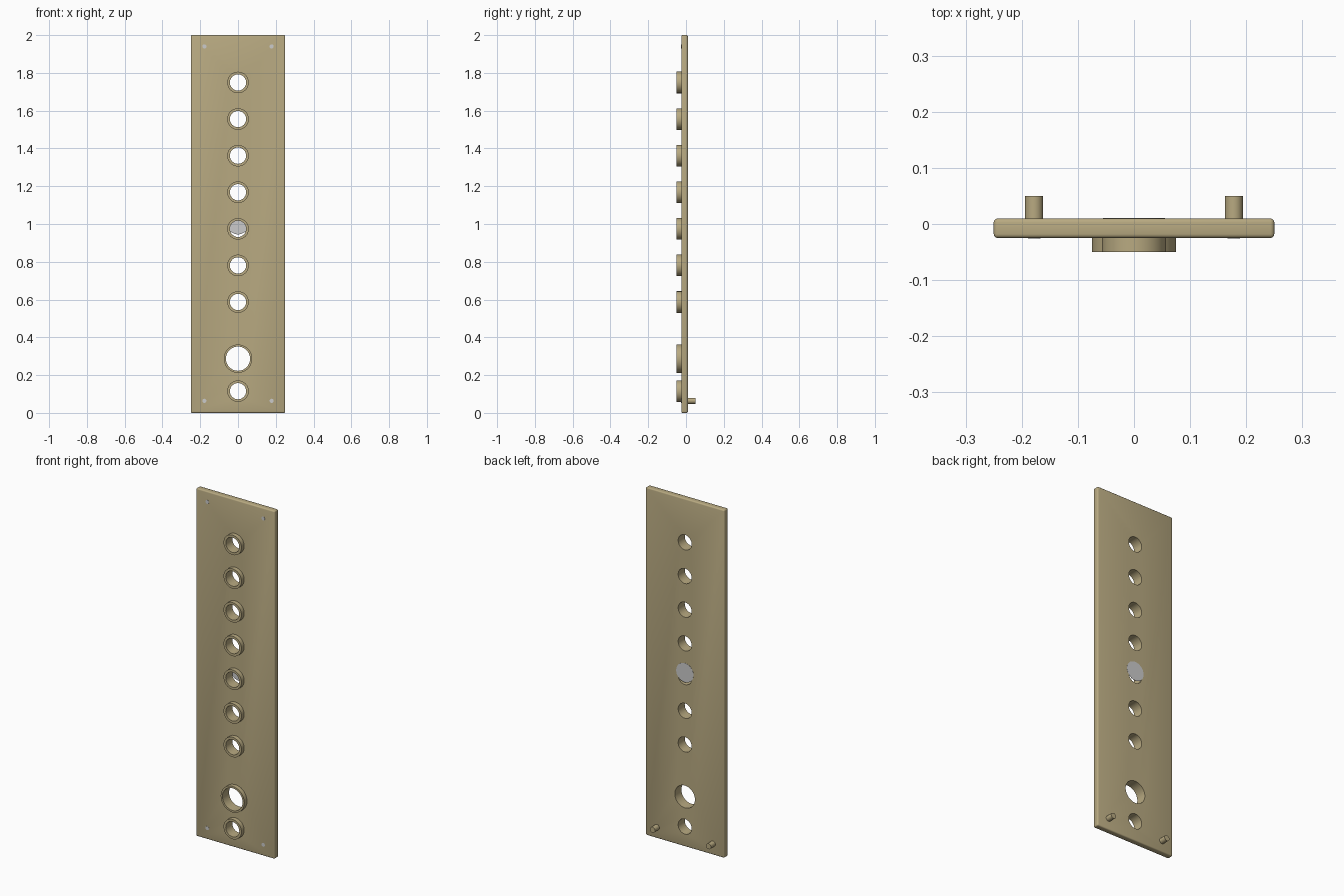
import bpy, bmesh, math

if "Cube" in bpy.data.objects:
    bpy.data.objects.remove(bpy.data.objects["Cube"])

FRONT, BACK = -0.025, 0.010
SMALL = (0.057, 0.043)   # outer, inner radius
LARGE = (0.075, 0.064)
HOLES = [(0.115, SMALL), (0.287, LARGE)] + [(0.587 + i * 0.1937, SMALL) for i in range(7)]


def material(name, rgb):
    m = bpy.data.materials.new(name)
    m.diffuse_color = (*rgb, 1)
    m.use_nodes = True
    m.node_tree.nodes["Principled BSDF"].inputs["Base Color"].default_value = m.diffuse_color
    return m


TAN = material("tan", (0.48, 0.40, 0.22))
GREY = material("light_grey", (0.62, 0.62, 0.60))


def smooth(ob):
    bpy.ops.object.select_all(action='DESELECT')
    ob.select_set(True)
    bpy.context.view_layer.objects.active = ob
    bpy.ops.object.shade_smooth_by_angle(angle=math.radians(35))


def cylinder(name, x, z, r, y0, y1, mat, sides=48):
    bpy.ops.mesh.primitive_cylinder_add(vertices=sides, radius=r, depth=y1 - y0,
                                        location=(x, (y0 + y1) / 2, z),
                                        rotation=(math.pi / 2, 0, 0))
    ob = bpy.context.object
    ob.name = name
    ob.data.materials.append(mat)
    smooth(ob)
    return ob


def ring(name, z, outer, inner, y0, y1, sides=48):
    # rectangular section swept around the y axis
    bm = bmesh.new()
    section = [(outer, y1), (outer, y0), (inner, y0), (inner, y1)]
    loops = []
    for i in range(sides):
        a = 2 * math.pi * i / sides
        loops.append([bm.verts.new((r * math.cos(a), y, r * math.sin(a))) for r, y in section])
    for i in range(sides):
        a, b = loops[i], loops[(i + 1) % sides]
        for j in range(4):
            k = (j + 1) % 4
            bm.faces.new((a[j], a[k], b[k], b[j]))
    bmesh.ops.recalc_face_normals(bm, faces=bm.faces)
    me = bpy.data.meshes.new(name)
    bm.to_mesh(me)
    bm.free()
    ob = bpy.data.objects.new(name, me)
    bpy.context.collection.objects.link(ob)
    ob.location.z = z
    me.materials.append(TAN)
    smooth(ob)


# plate with softened edges
bpy.ops.mesh.primitive_cube_add(size=1, location=(0, (FRONT + BACK) / 2, 1))
plate = bpy.context.object
plate.name = "plate"
plate.scale = (0.5, BACK - FRONT, 2)
bpy.ops.object.transform_apply(location=False, rotation=False, scale=True)
plate.data.materials.append(TAN)
bevel = plate.modifiers.new("bevel", 'BEVEL')
bevel.width, bevel.segments = 0.007, 3
bpy.ops.object.modifier_apply(modifier="bevel")

# holes through the plate, each with a raised collar on the front
for i, (z, (outer, inner)) in enumerate(HOLES):
    cutter = cylinder("hole_cutter", 0, z, inner, -0.1, 0.1, TAN)
    cutter.hide_render = True
    bpy.context.view_layer.objects.active = plate
    cut = plate.modifiers.new("cut", 'BOOLEAN')
    cut.operation, cut.solver, cut.object = 'DIFFERENCE', 'EXACT', cutter
    bpy.ops.object.modifier_apply(modifier="cut")
    bpy.data.objects.remove(cutter)
    ring(f"collar_{i}", z, outer, inner, -0.05, FRONT + 0.001)
smooth(plate)

# rear pegs at the bottom, and flush screw heads at the four front corners
for side, x in (("left", -0.178), ("right", 0.178)):
    cylinder(f"rear_peg_{side}", x, 0.064, 0.016, BACK - 0.005, 0.05, TAN, 32)
    for level, z in (("bottom", 0.064), ("top", 1.94)):
        cylinder(f"screw_head_{level}_{side}", x, z, 0.011, FRONT - 0.001, FRONT + 0.004, GREY, 24)

# thin grey disc covering most of the middle hole at the back
cylinder("back_disc", 0, 1.0, 0.055, BACK - 0.0005, BACK + 0.0008, GREY)
